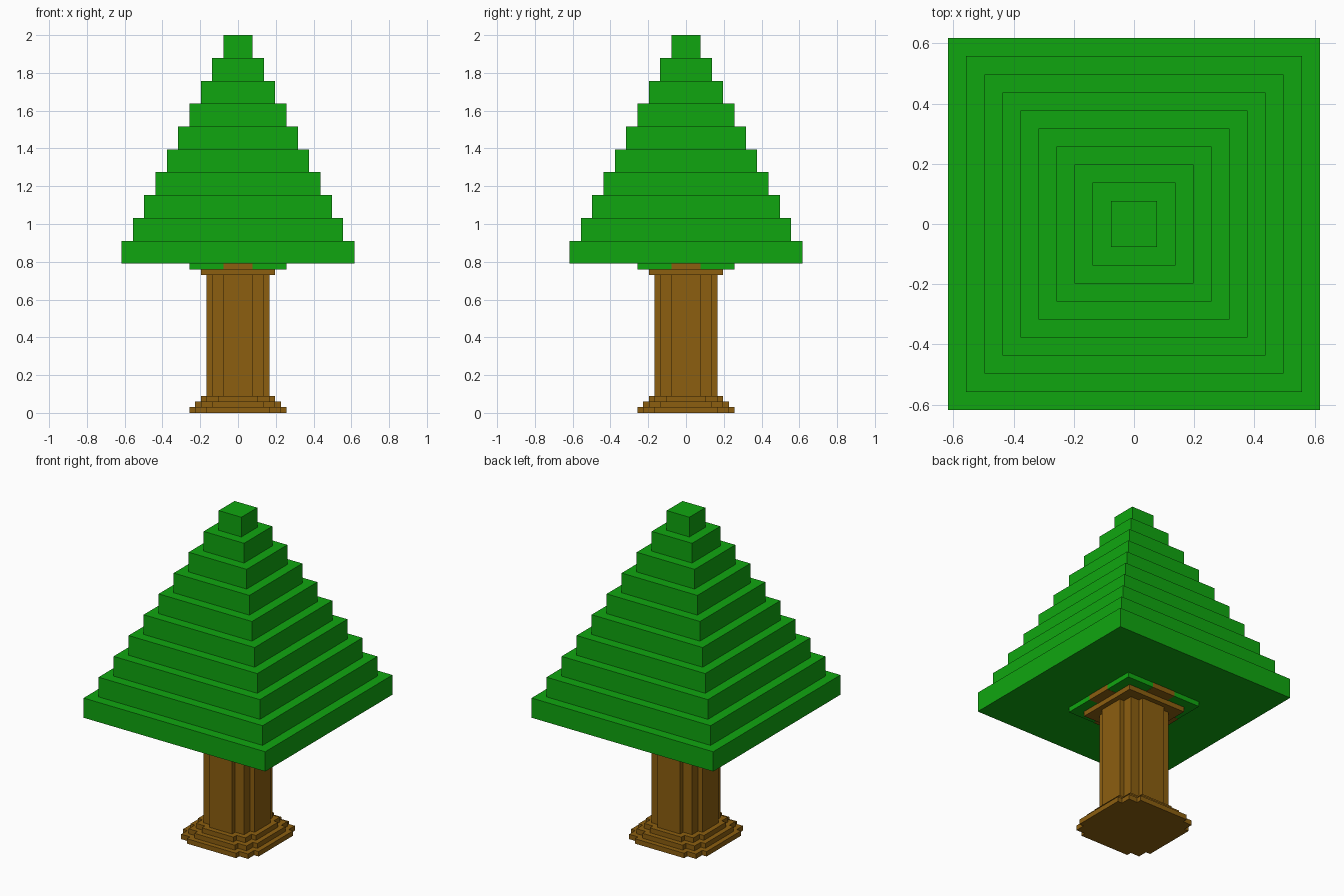
import bpy

if "Cube" in bpy.data.objects:
    bpy.data.objects.remove(bpy.data.objects["Cube"])


def material(name, rgb):
    m = bpy.data.materials.new(name)
    m.diffuse_color = (*rgb, 1.0)
    m.use_nodes = True
    m.node_tree.nodes["Principled BSDF"].inputs["Base Color"].default_value = m.diffuse_color
    return m


LEAF = material("leaf_green", (0.005, 0.381, 0.005))
BARK = material("bark_brown", (0.262, 0.114, 0.005))


def prism(name, outline, z0, z1, mat):
    """Extrude a counter-clockwise outline from z0 to z1."""
    n = len(outline)
    verts = [(x, y, z) for z in (z0, z1) for x, y in outline]
    faces = [tuple(reversed(range(n))), tuple(range(n, 2 * n))]
    faces += [(i, (i + 1) % n, n + (i + 1) % n, n + i) for i in range(n)]
    mesh = bpy.data.meshes.new(name)
    mesh.from_pydata(verts, [], faces)
    mesh.materials.append(mat)
    obj = bpy.data.objects.new(name, mesh)
    bpy.context.collection.objects.link(obj)
    return obj


def rect(hx, hy):
    return [(-hx, -hy), (hx, -hy), (hx, hy), (-hx, hy)]


def stepped(arm, width, core):
    """Square of half-size core with a wider arm on each side."""
    quarter = [(arm, -width), (arm, width), (core, width), (core, core),
               (width, core)]
    pts = []
    for _ in range(4):
        pts += quarter
        quarter = [(-y, x) for x, y in quarter]
    return pts


STEP = 0.03

# Base steps (k = 0..2) and the fluted trunk (k = 3)
for k in range(4):
    s = k * STEP
    name = "trunk" if k == 3 else f"base_step_{k + 1}"
    top = 0.73 if k == 3 else s + STEP
    prism(name, stepped(0.257 - s, 0.167 - s, 0.227 - s), s, top, BARK)

# Collar at the top of the trunk
prism("trunk_collar", rect(0.197, 0.197), 0.73, 0.76, BARK)

# Green plate with brown branches crossing it under the canopy
prism("canopy_plate", rect(0.257, 0.257), 0.76, 0.79, LEAF)
prism("branch_x", rect(0.258, 0.077), 0.759, 0.79, BARK)
prism("branch_y", rect(0.077, 0.258), 0.759, 0.79, BARK)

# Canopy tiers
for i in range(10):
    h = 0.617 - 0.06 * i
    prism(f"canopy_tier_{i + 1}", rect(h, h), 0.79 + 0.121 * i,
          0.79 + 0.121 * (i + 1), LEAF)
